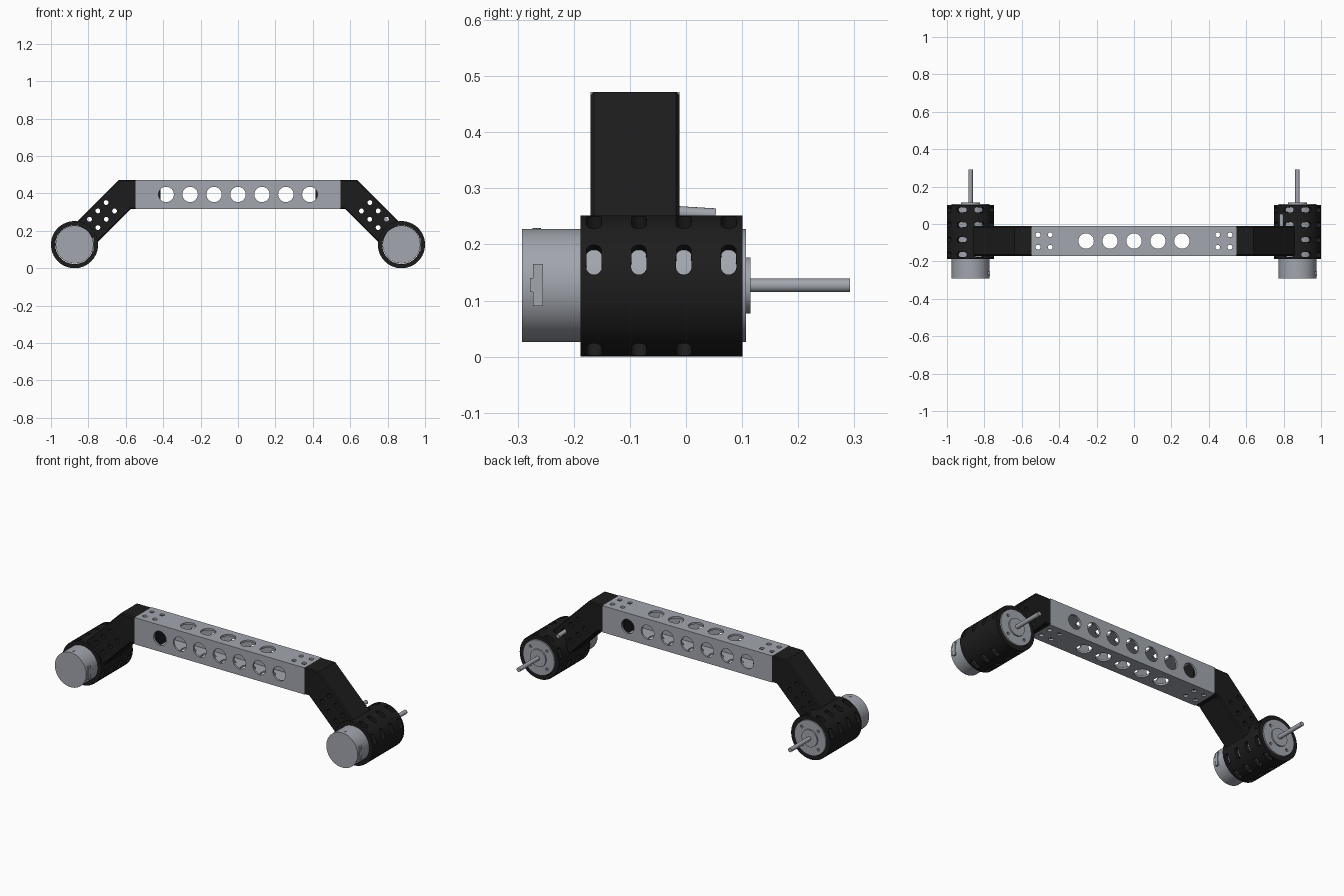
import bpy, bmesh
from math import pi, radians, cos, sin
from mathutils import Matrix, Vector

if "Cube" in bpy.data.objects:
    bpy.data.objects.remove(bpy.data.objects["Cube"])

BLACK = bpy.data.materials.new("black_plastic")
BLACK.diffuse_color = (0.012, 0.012, 0.012, 1)
BLACK.use_nodes = True
BLACK.node_tree.nodes["Principled BSDF"].inputs["Base Color"].default_value = BLACK.diffuse_color
GREY = bpy.data.materials.new("grey_metal")
GREY.diffuse_color = (0.36, 0.38, 0.42, 1)
GREY.use_nodes = True
GREY.node_tree.nodes["Principled BSDF"].inputs["Base Color"].default_value = GREY.diffuse_color

Y0, Y1 = -0.17, -0.012          # beam depth
Z0, Z1 = 0.317, 0.472           # beam height
YM, ZM = (Y0 + Y1) / 2, (Z0 + Z1) / 2
CX, CZ, R = 0.874, 0.126, 0.126  # motor axis and housing radius
TO_Y = Matrix.Rotation(pi / 2, 4, 'X')


def finish(name, bm, mat=None):
    bmesh.ops.recalc_face_normals(bm, faces=bm.faces[:])
    me = bpy.data.meshes.new(name)
    bm.to_mesh(me)
    bm.free()
    ob = bpy.data.objects.new(name, me)
    bpy.context.collection.objects.link(ob)
    if mat:
        me.materials.append(mat)
    return ob


def add_cyl(bm, c, r, depth, rot=Matrix(), seg=24):
    return bmesh.ops.create_cone(bm, cap_ends=True, segments=seg, radius1=r, radius2=r,
                                 depth=depth, matrix=Matrix.Translation(c) @ rot)['verts']


def add_box(bm, lo, hi):
    lo, hi = Vector(lo), Vector(hi)
    m = Matrix.Translation((lo + hi) / 2) @ Matrix.Diagonal((*(hi - lo), 1))
    bmesh.ops.create_cube(bm, size=1, matrix=m)


def bake(ob):
    me = bpy.data.meshes.new_from_object(ob.evaluated_get(bpy.context.evaluated_depsgraph_get()))
    ob.modifiers.clear()
    ob.data = me


def boolean(ob, bm, op='DIFFERENCE'):
    tool = finish("cutter", bm)
    tool.hide_render = True
    mod = ob.modifiers.new("bool", 'BOOLEAN')
    mod.operation, mod.solver, mod.object = op, 'EXACT', tool
    bpy.context.view_layer.update()
    bake(ob)
    bpy.data.objects.remove(tool)


def lathe(name, prof, cx, cz, mat, closed=False, seg=48):
    """Revolve (radius, y) points about the line x=cx, z=cz."""
    bm = bmesh.new()
    vs = [bm.verts.new((cx + r, y, cz)) for r, y in prof]
    es = [bm.edges.new(p) for p in zip(vs, vs[1:] + (vs[:1] if closed else []))]
    bmesh.ops.spin(bm, geom=vs + es, cent=(cx, 0, cz), axis=(0, 1, 0),
                   angle=2 * pi, steps=seg, use_merge=False)
    bmesh.ops.remove_doubles(bm, verts=bm.verts[:], dist=1e-5)
    return finish(name, bm, mat)


def smooth(ob):
    bpy.ops.object.select_all(action='DESELECT')
    ob.select_set(True)
    bpy.context.view_layer.objects.active = ob
    bpy.ops.object.shade_smooth_by_angle(angle=radians(30))


def screw_holes(side):
    """Four small vertical holes at one end of the beam."""
    bm = bmesh.new()
    for x in (0.448, 0.513):
        for dy in (-0.033, 0.033):
            add_cyl(bm, (side * x, YM + dy, ZM), 0.013, 0.4, seg=16)
    return bm


# Hollow square crossbeam with lightening holes
W = 0.011
bm = bmesh.new()
add_box(bm, (-0.547, Y0, Z0), (0.547, Y1, Z1))
beam = finish("crossbeam", bm, GREY)
bm = bmesh.new()
add_box(bm, (-1, Y0 + W, Z0 + W), (1, Y1 - W, Z1 - W))
boolean(beam, bm)
bm = bmesh.new()
for i in range(-3, 4):
    add_cyl(bm, (i * 0.128, YM, ZM), 0.041, 0.4, TO_Y, 32)
boolean(beam, bm)
bm = bmesh.new()
for i in range(-2, 3):
    add_cyl(bm, (i * 0.128, YM, ZM), 0.041, 0.4, seg=32)
boolean(beam, bm)
for s in (-1, 1):
    boolean(beam, screw_holes(s))
smooth(beam)

for s, side in ((-1, "left"), (1, "right")):
    # Bent arm from the beam end down to the motor housing
    prof = [(0.547, Z0), (0.573, Z0), (0.759, 0.131), (0.869, 0.241), (0.638, Z1), (0.547, Z1)]
    bm = bmesh.new()
    f = bm.faces.new([bm.verts.new((s * x, Y0, z)) for x, z in prof])
    ext = bmesh.ops.extrude_face_region(bm, geom=[f])['geom']
    bmesh.ops.translate(bm, verts=[v for v in ext if isinstance(v, bmesh.types.BMVert)],
                        vec=(0, Y1 - Y0, 0))
    # soften the long edges that run along the arm
    long_edges = [e for e in bm.edges if abs(e.verts[0].co.y - e.verts[1].co.y) < 1e-4
                  and abs(e.verts[0].co.x - e.verts[1].co.x) > 1e-4
                  and sum(v.co.z for v in e.verts) / 2 > 0.19]
    bmesh.ops.bevel(bm, geom=long_edges, offset=0.006, segments=1, affect='EDGES')
    arm = finish(side + "_arm", bm, BLACK)
    bm = bmesh.new()
    for i in (-1, 0, 1):
        for j in (-1, 1):
            add_cyl(bm, (s * (0.727 + 0.0445 * i + 0.0225 * j), YM,
                         0.284 - 0.0445 * i + 0.0225 * j), 0.013, 0.4, TO_Y, 16)
    boolean(arm, bm)
    smooth(arm)

    # Plug of the arm inside the beam
    bm = bmesh.new()
    g = W + 0.001
    xs = sorted((s * 0.415, s * 0.55))
    add_box(bm, (xs[0], Y0 + g, Z0 + g), (xs[1], Y1 - g, Z1 - g))
    plug = finish(side + "_arm_plug", bm, BLACK)
    boolean(plug, screw_holes(s))
    smooth(plug)

    # Slotted motor housing
    cx = s * CX
    shell = lathe(side + "_motor_housing",
                  [(R, -0.188), (R, 0.101), (0.103, 0.101), (0.103, -0.188)], cx, CZ, BLACK, True, 64)
    bm = bmesh.new()
    for k in range(8):
        a = radians(22.5 + 45 * k)
        if k == 7:              # solid lower outer side
            continue
        for y in (-0.164, -0.084, -0.004, 0.076):
            vs = add_cyl(bm, (0, 0, 0), 0.014, 0.06, seg=16)
            for v in vs:        # stretch into a capsule around the housing
                t = v.co.x + (0.015 if v.co.x > 0 else -0.015)
                rad = 0.115 + v.co.z
                v.co = (cx + s * (rad * cos(a) - t * sin(a)), y + v.co.y,
                        CZ + rad * sin(a) + t * cos(a))
    boolean(shell, bm)
    smooth(shell)

    # Motor can, end plate, boss and shaft
    motor = lathe(side + "_motor",
                  [(0, -0.292), (0.101, -0.292), (0.101, 0.107), (0.05, 0.107), (0.05, 0.115),
                   (0.012, 0.115), (0.012, 0.292), (0, 0.292)], cx, CZ + 0.001, GREY)
    bm = bmesh.new()
    for k in range(4):
        a = pi / 4 + k * pi / 2
        add_cyl(bm, (cx + 0.075 * cos(a), 0.107, CZ + 0.075 * sin(a)), 0.008, 0.02, TO_Y, 12)
    boolean(motor, bm)
    smooth(motor)

    # Terminal plate and small stud on the can
    bm = bmesh.new()
    add_box(bm, (cx + 0.085, -0.273, 0.09), (cx + 0.104, -0.255, 0.165))
    add_box(bm, (cx + 0.085, -0.278, 0.115), (cx + 0.104, -0.2725, 0.14))
    finish(side + "_motor_terminal", bm, GREY)
    bm = bmesh.new()
    add_cyl(bm, (cx, -0.266, CZ + 0.1), 0.008, 0.007, seg=16)
    smooth(finish(side + "_motor_stud", bm, GREY))

# Loose pin sticking out behind the right arm
bm = bmesh.new()
add_cyl(bm, (0.789, 0.0, 0.256), 0.0115, 0.106, Matrix.Rotation(pi / 2 - 0.06, 4, 'X'), 16)
smooth(finish("pin", bm, GREY))
